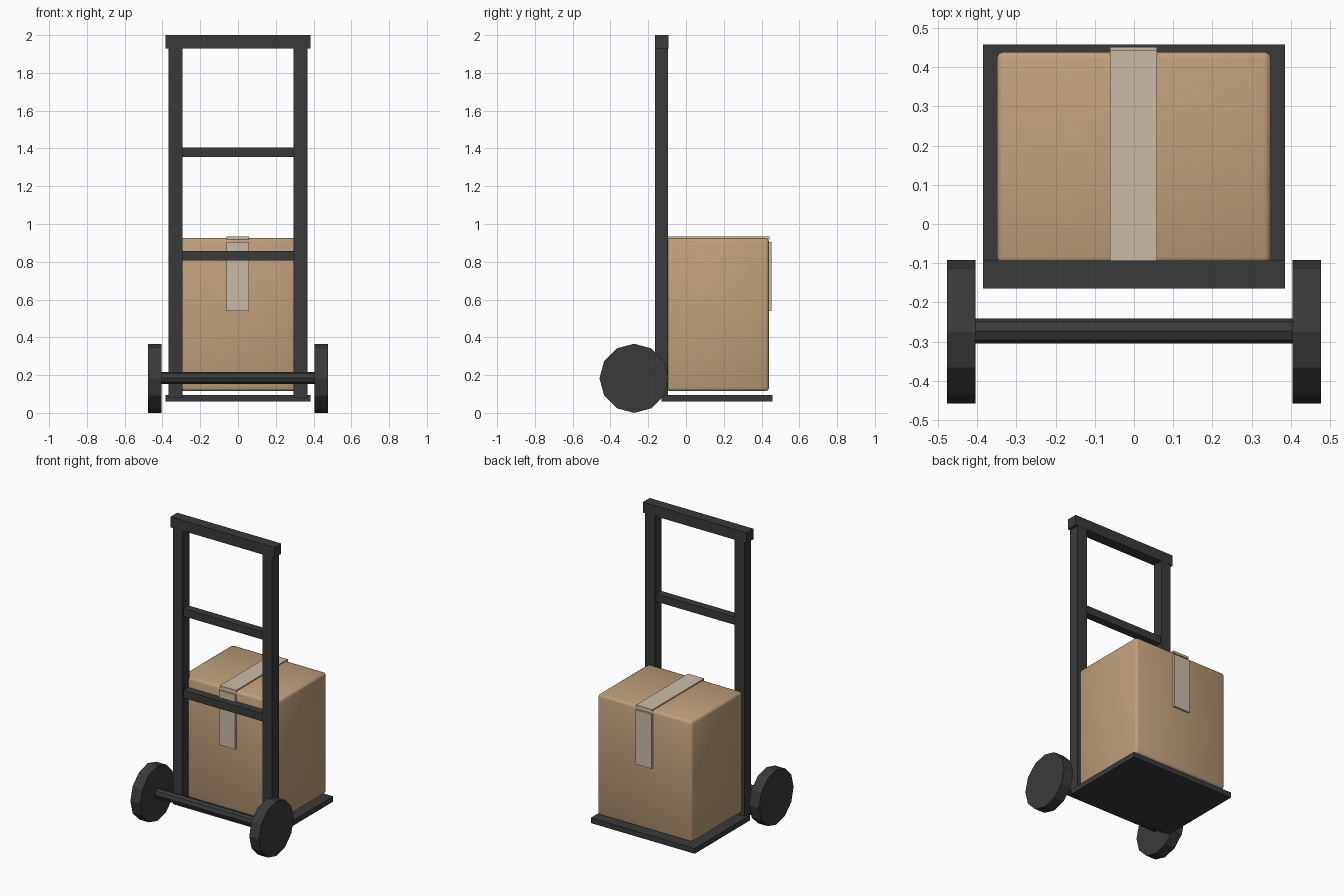
import bpy, math

if "Cube" in bpy.data.objects:
    bpy.data.objects.remove(bpy.data.objects["Cube"])


def material(name, rgb):
    m = bpy.data.materials.new(name)
    m.diffuse_color = (*rgb, 1)
    m.use_nodes = True
    m.node_tree.nodes["Principled BSDF"].inputs["Base Color"].default_value = m.diffuse_color
    return m


DARK = material("dark grey metal", (0.042, 0.042, 0.043))
CARD = material("cardboard brown", (0.52, 0.35, 0.20))
TAPE = material("pale tape", (0.60, 0.50, 0.39))


def block(name, x, y, z, mat):
    """Box from (min, max) ranges on each axis."""
    ranges = (x, y, z)
    bpy.ops.mesh.primitive_cube_add(size=1, location=[(a + b) / 2 for a, b in ranges])
    o = bpy.context.object
    o.name = name
    o.scale = [b - a for a, b in ranges]
    bpy.ops.object.transform_apply(location=False, rotation=False, scale=True)
    o.data.materials.append(mat)
    return o


def rod(name, sides, radius, x, y, z):
    """Cylinder along x, with a vertex pointing straight up."""
    bpy.ops.mesh.primitive_cylinder_add(vertices=sides, radius=radius, depth=x[1] - x[0],
                                        location=((x[0] + x[1]) / 2, y, z),
                                        rotation=(0, math.pi / 2, 0))
    o = bpy.context.object
    o.name = name
    o.data.materials.append(DARK)
    return o


# Frame: handle, uprights, crossbars and toe plate
block("handle_bar", (-0.385, 0.385), (-0.165, -0.093), (1.93, 2.0), DARK)
for side, s in (("left", -1), ("right", 1)):
    block(f"{side}_upright", sorted((s * 0.295, s * 0.368)), (-0.164, -0.094), (0.08, 1.94), DARK)
for name, z in (("lower_crossbar", 0.832), ("upper_crossbar", 1.38)):
    block(name, (-0.30, 0.30), (-0.155, -0.103), (z - 0.026, z + 0.026), DARK)
block("toe_plate", (-0.385, 0.385), (-0.13, 0.458), (0.06, 0.095), DARK)

# Wheels and axle
for side, s in (("left", -1), ("right", 1)):
    rod(f"{side}_wheel", 12, 0.183, sorted((s * 0.404, s * 0.477)), -0.275, 0.183)
rod("axle", 8, 0.032, (-0.41, 0.41), -0.273, 0.185)

# Cardboard box with softly rounded edges
box = block("cardboard_box", (-0.35, 0.35), (-0.102, 0.439), (0.115, 0.925), CARD)
bevel = box.modifiers.new("rounded_edges", "BEVEL")
bevel.width = 0.017
bevel.segments = 2
bpy.context.view_layer.objects.active = box
bpy.ops.object.shade_smooth()

# Tape strips over the top, front and back
block("top_tape", (-0.061, 0.059), (-0.106, 0.443), (0.918, 0.933), TAPE)
block("front_tape", (-0.061, 0.059), (-0.115, -0.100), (0.54, 0.905), TAPE)
block("back_tape", (-0.061, 0.059), (0.437, 0.452), (0.54, 0.905), TAPE)
